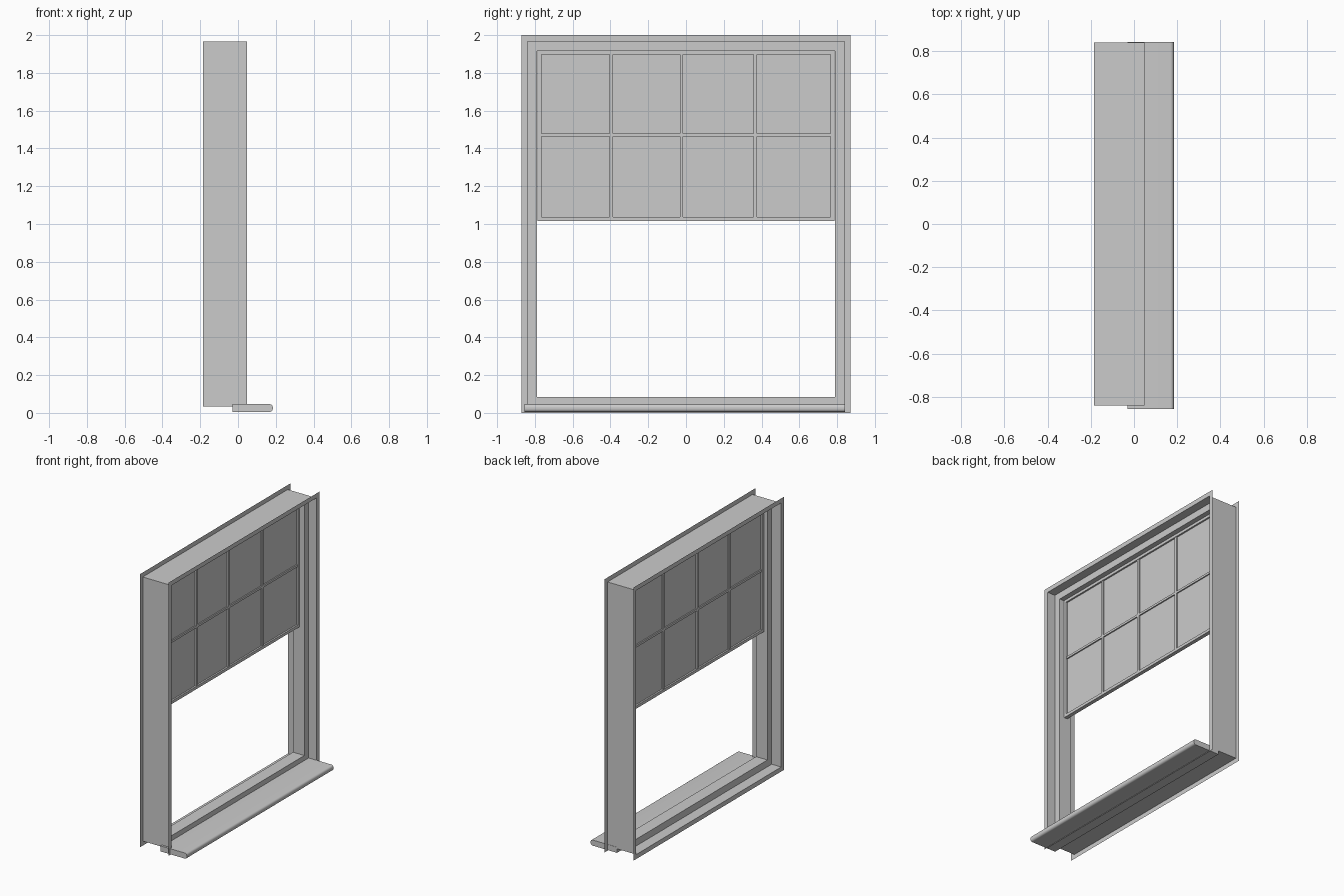
import bpy, bmesh

if "Cube" in bpy.data.objects:
    bpy.data.objects.remove(bpy.data.objects["Cube"])

HALF_W, TOP = 0.872, 2.0          # overall flange outline (y half width, z height)
X_IN, X_OUT = -0.184, 0.048       # faces of the wall lining


def finish(name, bm):
    mesh = bpy.data.meshes.new(name)
    bm.to_mesh(mesh)
    bm.free()
    obj = bpy.data.objects.new(name, mesh)
    bpy.context.collection.objects.link(obj)
    return obj


def box(name, x, y, z):
    bm = bmesh.new()
    bmesh.ops.create_cube(bm, size=1)
    for v in bm.verts:
        for i, (a, b) in enumerate((x, y, z)):
            v.co[i] = a if v.co[i] < 0 else b
    return finish(name, bm)


def swept_frame(name, profile, strips, half_w, z0, z1):
    """Sweep (inset, x) profile points round a rectangle with mitred corners."""
    bm = bmesh.new()
    rings = []
    for d, x in profile:
        w = half_w - d
        rings.append([bm.verts.new((x, y, z)) for y, z in
                      ((-w, z0 + d), (w, z0 + d), (w, z1 - d), (-w, z1 - d))])
    for a, b in strips:
        for i in range(4):
            j = (i + 1) % 4
            bm.faces.new((rings[a][i], rings[a][j], rings[b][j], rings[b][i]))
    bmesh.ops.recalc_face_normals(bm, faces=bm.faces)
    return finish(name, bm)


# Thin sheet lining with a flange on each face
swept_frame("window_lining",
            [(0, X_OUT), (0.033, X_OUT), (0.033, X_IN), (0, X_IN)],
            [(0, 1), (1, 2), (2, 3)], HALF_W, 0, TOP)

# Raised stop running round the middle of the lining
swept_frame("window_stop",
            [(0.033, -0.015), (0.083, -0.015), (0.083, -0.107), (0.033, -0.107)],
            [(0, 1), (1, 2), (2, 3)], HALF_W, 0, TOP)

# Raised sash frame
SW, SZ0, SZ1, RAIL = 0.787, 1.016, 1.918, 0.021
swept_frame("sash_frame",
            [(0, -0.052), (RAIL, -0.052), (RAIL, -0.08), (0, -0.08)],
            [(0, 1), (1, 2), (2, 3), (3, 0)], SW, SZ0, SZ1)

# Glass pane
w = SW - RAIL
box("glass_pane", (-0.068, -0.064), (-w, w), (SZ0 + RAIL, SZ1 - RAIL))

# Glazing bars
box("horizontal_glazing_bar", (-0.077, -0.055), (-w, w), (1.462, 1.478))
for i, y in enumerate((-0.395, -0.024, 0.366)):
    box(f"vertical_glazing_bar_{i + 1}", (-0.078, -0.054),
        (y - 0.009, y + 0.009), (SZ0 + RAIL, SZ1 - RAIL))

# Window sill board with rounded nose
sill = box("sill_board", (-0.03, 0.184), (-0.855, 0.841), (0.005, 0.046))
bm = bmesh.new()
bm.from_mesh(sill.data)
nose = [e for e in bm.edges if all(v.co.x > 0.1 for v in e.verts)
        and abs(e.verts[0].co.y - e.verts[1].co.y) > 1]
bmesh.ops.bevel(bm, geom=nose, offset=0.016, segments=4, profile=0.5, affect='EDGES')
bm.to_mesh(sill.data)
bm.free()
bpy.context.view_layer.objects.active = sill
sill.select_set(True)
bpy.ops.object.shade_smooth_by_angle()
